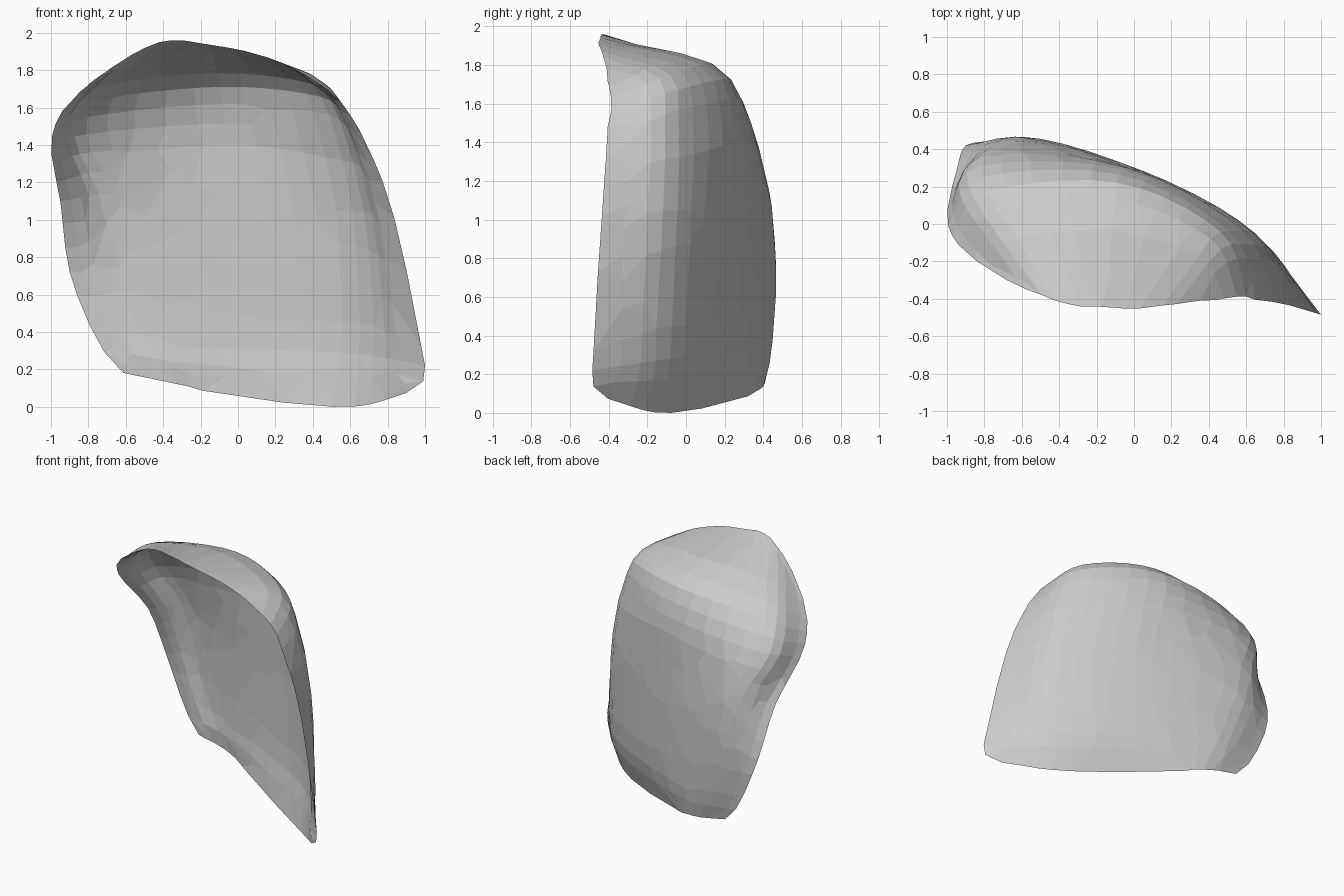
import bpy

if "Cube" in bpy.data.objects:
    bpy.data.objects.remove(bpy.data.objects["Cube"])

# Control sections of the curved shell, bottom edge to brim, each left rim to right rim
SECTIONS = [
    [(-.64, .41, .19), (-.32, .38, .12), (.10, .16, .04), (.62, -.15, .00), (.96, -.46, .10)],
    [(-.76, .43, .37), (-.40, .43, .33), (.12, .23, .30), (.66, -.08, .28), (1.0, -.485, .22)],
    [(-.90, .42, .72), (-.55, .46, .75), (.08, .27, .75), (.66, -.06, .75), (.91, -.46, .70)],
    [(-.95, .28, 1.10), (-.67, .43, 1.15), (.04, .28, 1.15), (.62, -.04, 1.12), (.81, -.43, 1.10)],
    [(-1.0, .05, 1.38), (-.82, .31, 1.47), (-.06, .29, 1.52), (.54, -.04, 1.47), (.69, -.41, 1.40)],
    [(-.94, -.11, 1.58), (-.73, .07, 1.74), (-.10, .13, 1.81), (.41, -.08, 1.75), (.56, -.40, 1.62)],
    [(-.75, -.27, 1.77), (-.42, -.41, 1.95), (-.10, -.46, 1.93), (.18, -.43, 1.86), (.39, -.41, 1.76)],
]


def spline(points, steps):
    """Smooth curve through the points, with the given steps per span."""
    ends = lambda a, b: tuple(2 * p - q for p, q in zip(a, b))
    pts = [ends(points[0], points[1])] + list(points) + [ends(points[-1], points[-2])]
    out = []
    for i in range(1, len(pts) - 2):
        for s in range(steps):
            t = s / steps
            out.append(tuple(
                .5 * (2 * b + (c - a) * t + (2 * a - 5 * b + 4 * c - d) * t * t
                      + (3 * b - a - 3 * c + d) * t ** 3)
                for a, b, c, d in zip(*pts[i - 1:i + 3])))
    return out + [tuple(points[-1])]


# Outer skin: interpolate along each section, then between sections
rows = [spline(r, 5) for r in SECTIONS]
columns = [spline(c, 3) for c in zip(*rows)]
m, n = len(columns), len(columns[0])
verts = [p for col in columns for p in col]
faces = [(i * n + j, (i + 1) * n + j, (i + 1) * n + j + 1, i * n + j + 1)
         for i in range(m - 1) for j in range(n - 1)]
skin = bpy.data.meshes.new("outer_skin")
skin.from_pydata(verts, [], faces)
if sum(p.normal.y for p in skin.polygons) < 0:
    skin.flip_normals()
faces = [tuple(p.vertices) for p in skin.polygons]

# Inner skin: thin wall offset inward, closing to a fine edge along the rim
WALL = .03
inner = {}
for k, v in enumerate(skin.vertices):
    i, j = divmod(k, n)
    d = min(i, m - 1 - i, j, n - 1 - j)
    if d == 0:
        inner[k] = k
        continue
    inner[k] = len(verts)
    verts.append(tuple(v.co - v.normal * WALL * min(1, d / 2)))
faces += [tuple(inner[k] for k in reversed(f)) for f in faces]
bpy.data.meshes.remove(skin)

mesh = bpy.data.meshes.new("curved_shell")
mesh.from_pydata(verts, [], faces)
shell = bpy.data.objects.new("curved_shell", mesh)
bpy.context.collection.objects.link(shell)

# Coarse facets
facets = shell.modifiers.new("facets", 'DECIMATE')
facets.ratio = .6

grey = bpy.data.materials.new("grey")
grey.diffuse_color = (.6, .6, .6, 1)
grey.use_nodes = True
grey.node_tree.nodes["Principled BSDF"].inputs["Base Color"].default_value = grey.diffuse_color
mesh.materials.append(grey)
